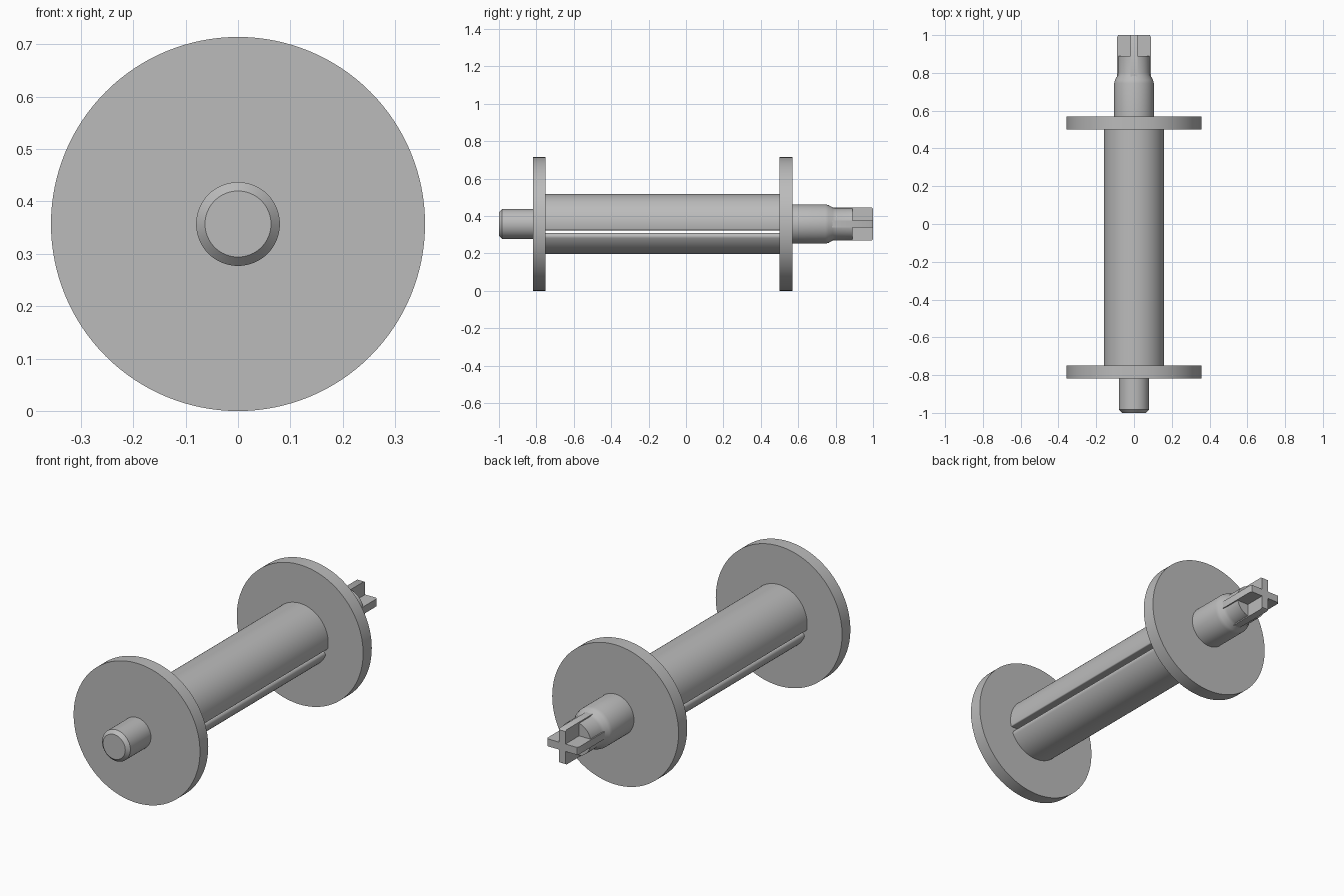
import bpy, bmesh, math
from mathutils import Vector

cube = bpy.data.objects.get("Cube")
if cube:
    bpy.data.objects.remove(cube, do_unlink=True)

R = 0.357          # flange radius, also the axle height
grey = bpy.data.materials.new("light grey")
grey.use_nodes = True
colour = (0.5, 0.5, 0.5, 1)
grey.diffuse_color = colour
grey.node_tree.nodes["Principled BSDF"].inputs["Base Color"].default_value = colour


def finish(name, bm):
    bmesh.ops.remove_doubles(bm, verts=bm.verts, dist=1e-5)
    bmesh.ops.recalc_face_normals(bm, faces=bm.faces)
    mesh = bpy.data.meshes.new(name)
    bm.to_mesh(mesh)
    bm.free()
    mesh.materials.append(grey)
    ob = bpy.data.objects.new(name, mesh)
    ob.location.z = R
    bpy.context.collection.objects.link(ob)
    bpy.ops.object.select_all(action='DESELECT')
    ob.select_set(True)
    bpy.context.view_layer.objects.active = ob
    bpy.ops.object.shade_smooth_by_angle(angle=math.radians(30))
    return ob


def lathe(name, profile, steps=96):
    """Turn (radius, y) points around the axle."""
    bm = bmesh.new()
    pts = [(0, profile[0][1])] + profile + [(0, profile[-1][1])]
    vs = [bm.verts.new((r, y, 0)) for r, y in pts]
    edges = [bm.edges.new(pair) for pair in zip(vs, vs[1:])]
    bmesh.ops.spin(bm, geom=vs + edges, cent=(0, 0, 0), axis=(0, 1, 0),
                   angle=2 * math.pi, steps=steps)
    return finish(name, bm)


def extrude(name, outline, y0, y1):
    """Push an (x, z) outline along the axle."""
    bm = bmesh.new()
    face = bm.faces.new([bm.verts.new((x, y0, z)) for x, z in outline])
    top = bmesh.ops.extrude_face_region(bm, geom=[face])["geom"]
    bmesh.ops.translate(bm, vec=Vector((0, y1 - y0, 0)),
                        verts=[v for v in top if isinstance(v, bmesh.types.BMVert)])
    return finish(name, bm)


def rounded_segment(radius, cut, fillet):
    """Circle part above z = cut with rounded lower corners."""
    cz = cut + fillet
    cx = math.sqrt((radius - fillet) ** 2 - cz ** 2)
    a = math.atan2(cz, cx)
    half = []
    for i in range(9):                       # rounded lip
        t = -math.pi / 2 + (a + math.pi / 2) * i / 8
        half.append((cx + fillet * math.cos(t), cz + fillet * math.sin(t)))
    for i in range(1, 41):                   # drum surface up to the crown
        t = a + (math.pi / 2 - a) * i / 40
        half.append((radius * math.cos(t), radius * math.sin(t)))
    return half + [(-x, z) for x, z in reversed(half[:-1])]


# Flanges
for name, y0, y1 in (("front_flange", -0.817, -0.75), ("back_flange", 0.5, 0.57)):
    lathe(name, [(R, y0), (R, y1)], 128)

# Drum halves, split by the slot that runs straight through
extrude("drum_upper", rounded_segment(0.16, -0.034, 0.006), -0.75, 0.5)
lower = [(x, -z) for x, z in rounded_segment(0.16, 0.048, 0.018)]
extrude("drum_lower", lower, -0.75, 0.5)

# Axle ends
lathe("front_peg", [(0.063, -1), (0.08, -0.983), (0.08, -0.817)], 64)
lathe("back_shaft", [(0.105, 0.57), (0.105, 0.745), (0.101, 0.762),
                     (0.088, 0.785), (0.085, 0.8), (0.085, 0.89)], 64)

# Cross-shaped drive key with chamfered tips
w, t = 0.089, 0.019
quarter = [(w, -t), (w, t), (t, t)]
outline = []
for k in range(4):
    for x, z in quarter:
        for _ in range(k):
            x, z = -z, x
        outline.append((x, z))
key = extrude("drive_key", outline, 0.76, 1.0)
for v in key.data.vertices:
    if v.co.y > 0.99:
        v.co.x = max(-w + 0.006, min(w - 0.006, v.co.x))
        v.co.z = max(-w + 0.006, min(w - 0.006, v.co.z))
# Straight sides up to the short tip chamfer
bm = bmesh.new()
bm.from_mesh(key.data)
side = [e for e in bm.edges if abs(e.verts[0].co.y - e.verts[1].co.y) > 0.1]
ring = bmesh.ops.subdivide_edges(bm, edges=side, cuts=1)["geom_inner"]
for v in ring:
    if isinstance(v, bmesh.types.BMVert):
        v.co.y = 0.99
        for i in (0, 2):
            if abs(v.co[i]) > 0.05:
                v.co[i] = math.copysign(w, v.co[i])
bm.to_mesh(key.data)
bm.free()
